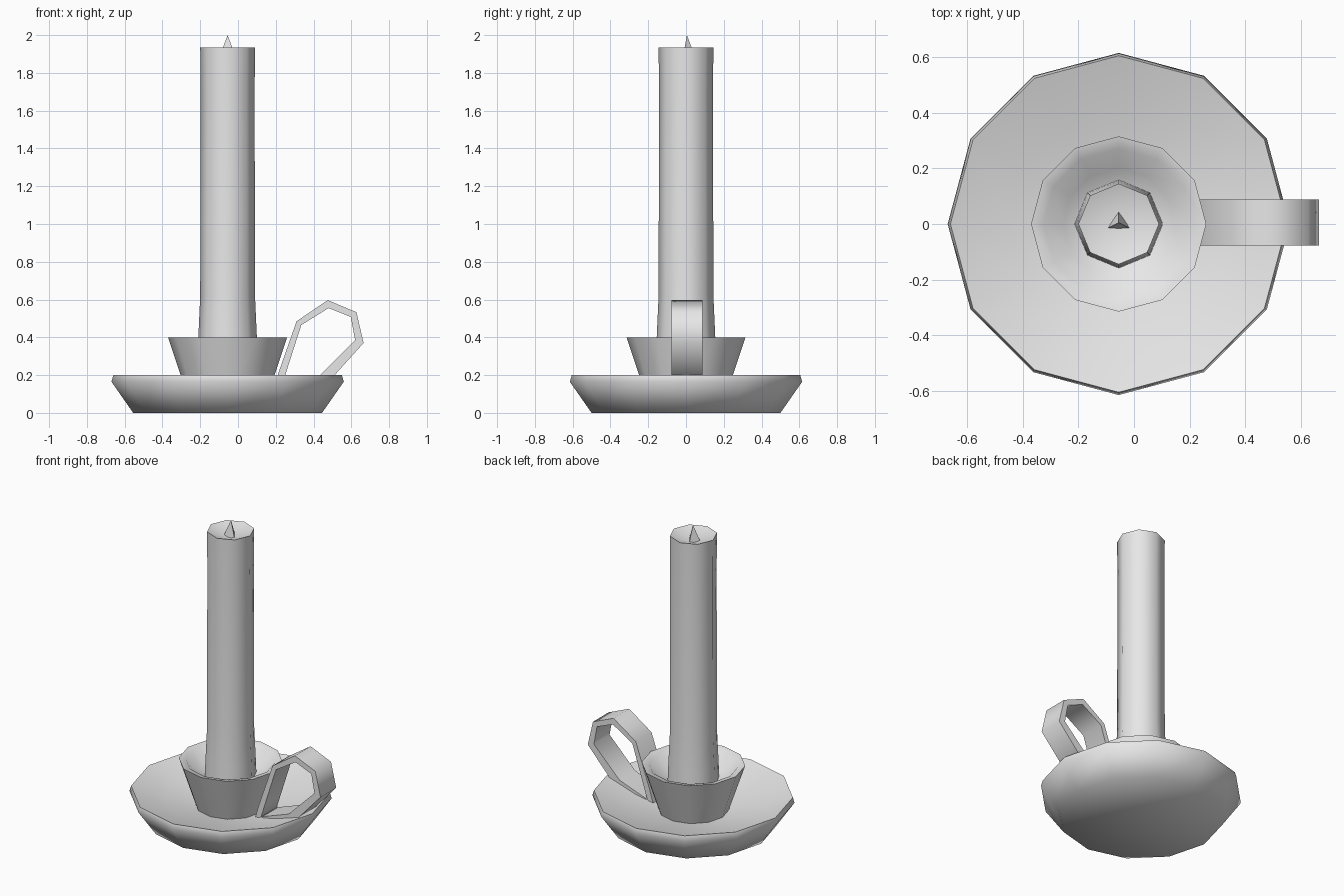
import bpy, bmesh, math
from mathutils import Vector

cube = bpy.data.objects.get("Cube")
if cube:
    bpy.data.objects.remove(cube, do_unlink=True)

CENTRE_X = -0.055

grey = bpy.data.materials.new("plain grey")
grey.use_nodes = True
grey.diffuse_color = (0.8, 0.8, 0.8, 1)
grey.node_tree.nodes["Principled BSDF"].inputs["Base Color"].default_value = (0.8, 0.8, 0.8, 1)


def finish(bm, name, location=(0, 0, 0), angle=80):
    bmesh.ops.remove_doubles(bm, verts=bm.verts, dist=0.0005)
    bmesh.ops.recalc_face_normals(bm, faces=bm.faces)
    mesh = bpy.data.meshes.new(name)
    bm.to_mesh(mesh)
    bm.free()
    mesh.materials.append(grey)
    obj = bpy.data.objects.new(name, mesh)
    obj.location = location
    bpy.context.collection.objects.link(obj)
    bpy.ops.object.select_all(action='DESELECT')
    obj.select_set(True)
    bpy.context.view_layer.objects.active = obj
    bpy.ops.object.shade_smooth_by_angle(angle=math.radians(angle))
    return obj


def lathe(name, profile, sides):
    """Turn a (radius, height) profile around the candle axis."""
    bm = bmesh.new()
    verts = [bm.verts.new((r, 0, z)) for r, z in profile]
    edges = [bm.edges.new(pair) for pair in zip(verts, verts[1:])]
    bmesh.ops.spin(bm, geom=verts + edges, cent=(0, 0, 0), axis=(0, 0, 1),
                   angle=math.tau, steps=sides)
    return finish(bm, name, (CENTRE_X, 0, 0))


# Dish and candle cup in one piece: base, rim, floor, cup wall, cup hollow
lathe("dish_and_cup", [
    (0, 0), (0.5, 0), (0.615, 0.165), (0.605, 0.2),
    (0.4, 0.135), (0.215, 0.1),
    (0.315, 0.4), (0.27, 0.39), (0.2, 0.31), (0, 0.28)], 12)

# Candle with a flared foot and a hollowed top
lathe("candle", [
    (0, 0.26), (0.16, 0.27), (0.155, 0.4), (0.145, 0.62),
    (0.143, 1.7), (0.145, 1.935), (0, 1.885)], 8)

# Three-sided pointed wick
bm = bmesh.new()
base = [bm.verts.new((0.052 * math.cos(a), 0.045 * math.sin(a), 1.88))
        for a in (math.radians(90 + 120 * i) for i in range(3))]
tip = bm.verts.new((0, 0, 2))
bm.faces.new(base)
for i in range(3):
    bm.faces.new((base[i], base[(i + 1) % 3], tip))
finish(bm, "wick", (CENTRE_X, 0.005, 0), 60)

# Handle: flat band looping from the cup to the dish floor
outer = [(0.18, 0.1), (0.21, 0.2), (0.31, 0.485), (0.475, 0.597),
         (0.627, 0.533), (0.665, 0.37), (0.48, 0.165), (0.2, 0.085)]
inner = [(0.225, 0.12), (0.25, 0.2), (0.335, 0.465), (0.48, 0.555),
         (0.597, 0.508), (0.62, 0.385), (0.43, 0.195), (0.235, 0.125)]
bm = bmesh.new()
rings = []
for (ox, oz), (ix, iz) in zip(outer, inner):
    rings.append([bm.verts.new(p) for p in (
        (ox, -0.078, oz), (ox, 0.088, oz), (ix, 0.088, iz), (ix, -0.078, iz))])
for a, b in zip(rings, rings[1:]):
    for i in range(4):
        j = (i + 1) % 4
        bm.faces.new((a[i], a[j], b[j], b[i]))
bm.faces.new(rings[0])
bm.faces.new(rings[-1])
finish(bm, "handle")
